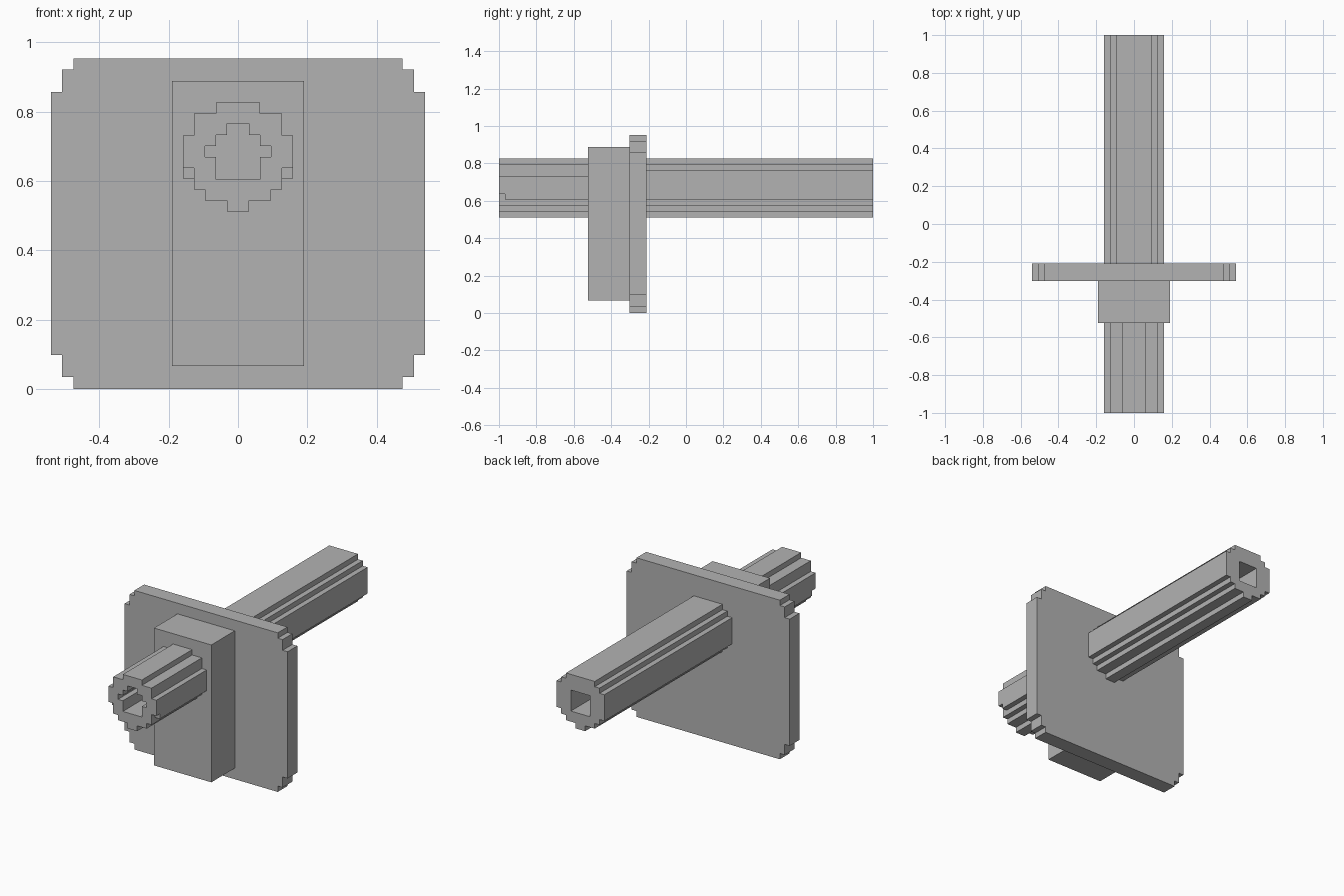
import bpy, bmesh

if "Cube" in bpy.data.objects:
    bpy.data.objects.remove(bpy.data.objects["Cube"])

grey = bpy.data.materials.new("plain grey")
grey.diffuse_color = (0.45, 0.45, 0.45, 1)
grey.use_nodes = True
grey.node_tree.nodes["Principled BSDF"].inputs["Base Color"].default_value = grey.diffuse_color


def extrude(name, half, y0, y1):
    """Mirror a right-hand (x, z) outline, listed top to bottom, and extrude along y."""
    outline = half + [(-x, z) for x, z in reversed(half)]
    bm = bmesh.new()
    face = bm.faces.new([bm.verts.new((x, y0, z)) for x, z in outline])
    new = bmesh.ops.extrude_face_region(bm, geom=[face])["geom"]
    bmesh.ops.translate(bm, vec=(0, y1 - y0, 0),
                        verts=[v for v in new if isinstance(v, bmesh.types.BMVert)])
    bmesh.ops.recalc_face_normals(bm, faces=bm.faces)
    mesh = bpy.data.meshes.new(name)
    bm.to_mesh(mesh)
    bm.free()
    mesh.materials.append(grey)
    obj = bpy.data.objects.new(name, mesh)
    bpy.context.collection.objects.link(obj)
    return obj


def box(name, x0, x1, y0, y1, z0, z1):
    obj = extrude(name, [(0.5, 1), (0.5, 0)], 0, 1)
    for v in obj.data.vertices:
        v.co = (x0 + (v.co.x + 0.5) * (x1 - x0), y0 + v.co.y * (y1 - y0),
                z0 + v.co.z * (z1 - z0))
    return obj


def cut(obj, cutter):
    mod = obj.modifiers.new("cut", "BOOLEAN")
    mod.operation, mod.solver, mod.object = "DIFFERENCE", "EXACT", cutter
    bpy.context.view_layer.objects.active = obj
    bpy.ops.object.modifier_apply(modifier=mod.name)
    bpy.data.objects.remove(cutter)


# Plate with stepped corners
extrude("plate", [(0.475, 0.953), (0.475, 0.921), (0.507, 0.921), (0.507, 0.857),
                  (0.54, 0.857), (0.54, 0.098), (0.507, 0.098), (0.507, 0.035),
                  (0.475, 0.035), (0.475, 0)], -0.302, -0.21)

# Upright block in front of the plate
box("block", -0.19, 0.19, -0.524, -0.302, 0.066, 0.889)

# Stepped underside shared by both tubes
under = [(0.159, 0.607), (0.127, 0.607), (0.127, 0.575), (0.095, 0.575),
         (0.095, 0.544), (0.032, 0.544), (0.032, 0.512)]

# Front tube with a stepped bore and small notches at its tip
front = extrude("front_tube", [(0.063, 0.827), (0.063, 0.795), (0.127, 0.795),
                               (0.127, 0.731), (0.159, 0.731)] + under, -1, -0.51)
cut(front, extrude("front_bore", [(0.032, 0.766), (0.032, 0.733), (0.063, 0.733),
                                  (0.063, 0.701), (0.095, 0.701), (0.095, 0.669),
                                  (0.063, 0.669), (0.063, 0.605)], -1.1, -0.53))
for side in (-1, 1):
    a, b = sorted((side * 0.1272, side * 0.2))
    cut(front, box("notch", a, b, -1.1, -0.967, 0.59, 0.637))

# Back tube with a square bore
back = extrude("back_tube", [(0.095, 0.827), (0.095, 0.795), (0.127, 0.795),
                             (0.127, 0.764), (0.159, 0.764)] + under, -0.22, 1)
cut(back, box("back_bore", -0.063, 0.063, 0.5, 1.1, 0.607, 0.733))
